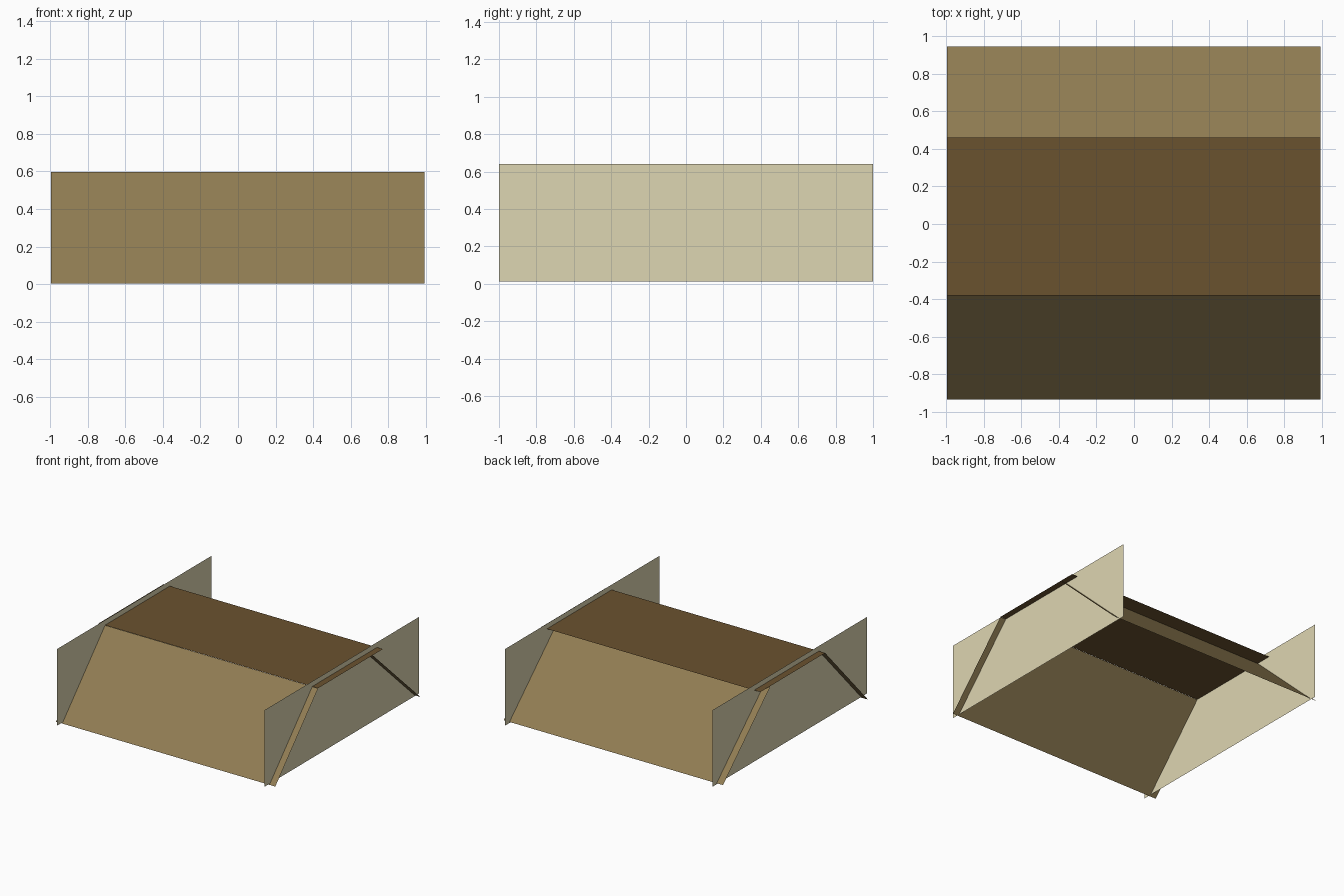
import bpy

if "Cube" in bpy.data.objects:
    bpy.data.objects.remove(bpy.data.objects["Cube"])


def linear(c):
    c /= 255
    return c / 12.92 if c <= 0.04045 else ((c + 0.055) / 1.055) ** 2.4


def material(name, r, g, b):
    m = bpy.data.materials.new(name)
    m.diffuse_color = (linear(r), linear(g), linear(b), 1)
    m.use_nodes = True
    m.node_tree.nodes["Principled BSDF"].inputs["Base Color"].default_value = m.diffuse_color
    return m


def sheet(name, corners, mat):
    mesh = bpy.data.meshes.new(name)
    mesh.from_pydata(corners, [], [(0, 1, 2, 3)])
    mesh.materials.append(mat)
    obj = bpy.data.objects.new(name, mesh)
    bpy.context.collection.objects.link(obj)
    return obj


def board(name, start, end, mat):
    """Thin board across the full width, between two (y, z) points."""
    (y0, z0), (y1, z1) = start, end
    return sheet(name, [(-0.997, y0, z0), (0.993, y0, z0),
                        (0.993, y1, z1), (-0.997, y1, z1)], mat)


tan = material("tan_brown", 145, 125, 83)
brown = material("dark_brown", 106, 82, 47)
beige = material("pale_beige", 222, 214, 178)

# Sloping boards and the flat deck, which overhangs the rear slope
board("front_slope", (-0.935, 0.003), (-0.38, 0.597), tan)
board("top_deck", (-0.38, 0.598), (0.46, 0.598), brown)
board("rear_slope", (0.33, 0.595), (0.945, 0.02), tan)

# Upright side panels, facing outwards, crossing the boards near their ends
for side, x in (("left", -0.94), ("right", 0.94)):
    corners = [(x, -1, 0.012), (x, 1, 0.012), (x, 1, 0.64), (x, -1, 0.64)]
    sheet(side + "_side_panel", corners if x > 0 else corners[::-1], beige)
